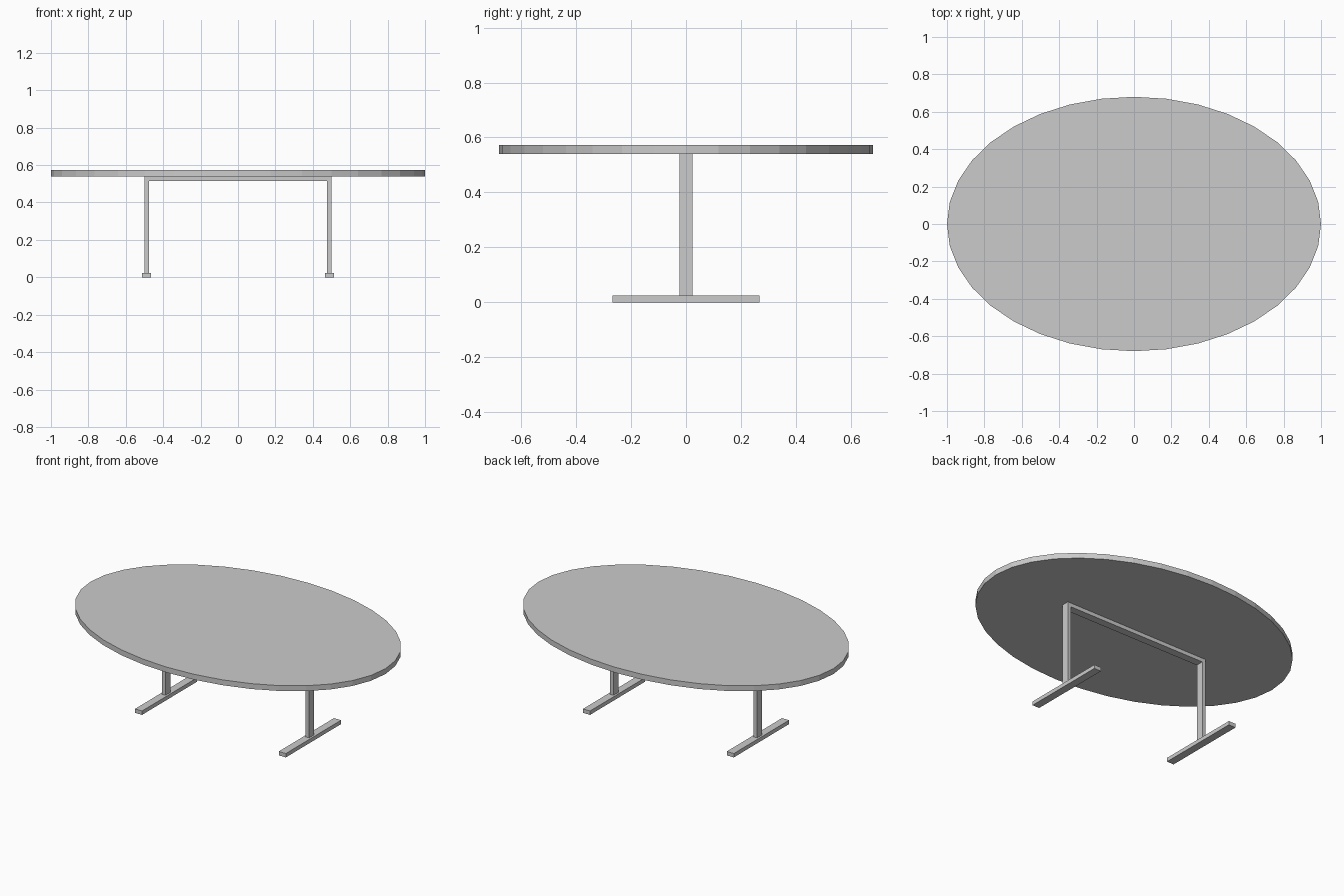
import bpy, bmesh
from mathutils import Matrix

if "Cube" in bpy.data.objects:
    bpy.data.objects.remove(bpy.data.objects["Cube"])


def new_object(name, bm):
    bmesh.ops.recalc_face_normals(bm, faces=bm.faces)
    mesh = bpy.data.meshes.new(name)
    bm.to_mesh(mesh)
    bm.free()
    obj = bpy.data.objects.new(name, mesh)
    bpy.context.collection.objects.link(obj)
    return obj


# Oval tabletop: 36-sided disc stretched along x
bm = bmesh.new()
bmesh.ops.create_cone(bm, cap_ends=True, segments=36, radius1=1, radius2=1, depth=1)
bmesh.ops.transform(bm, verts=bm.verts,
                    matrix=Matrix.Translation((0, 0, 0.556)) @ Matrix.Diagonal((1, 0.68, 0.033, 1)))
new_object("tabletop", bm)

# Inverted-U frame: two legs joined by a crossbar, extruded in depth
outer, inner, top, bar, base, depth = 0.5, 0.476, 0.54, 0.516, 0.024, 0.048
profile = [(-outer, base), (-outer, top), (outer, top), (outer, base),
           (inner, base), (inner, bar), (-inner, bar), (-inner, base)]
bm = bmesh.new()
face = bm.faces.new([bm.verts.new((x, -depth / 2, z)) for x, z in profile])
ext = bmesh.ops.extrude_face_region(bm, geom=[face], use_keep_orig=True)
moved = [v for v in ext["geom"] if isinstance(v, bmesh.types.BMVert)]
bmesh.ops.translate(bm, verts=moved, vec=(0, depth, 0))
new_object("leg_frame", bm)

# Floor bars under each leg
for side, x in (("left", -0.488), ("right", 0.488)):
    bm = bmesh.new()
    bmesh.ops.create_cube(bm, size=1)
    bmesh.ops.transform(bm, verts=bm.verts,
                        matrix=Matrix.Translation((x, 0, base / 2)) @ Matrix.Diagonal((0.048, 0.535, base, 1)))
    new_object(side + "_foot", bm)
